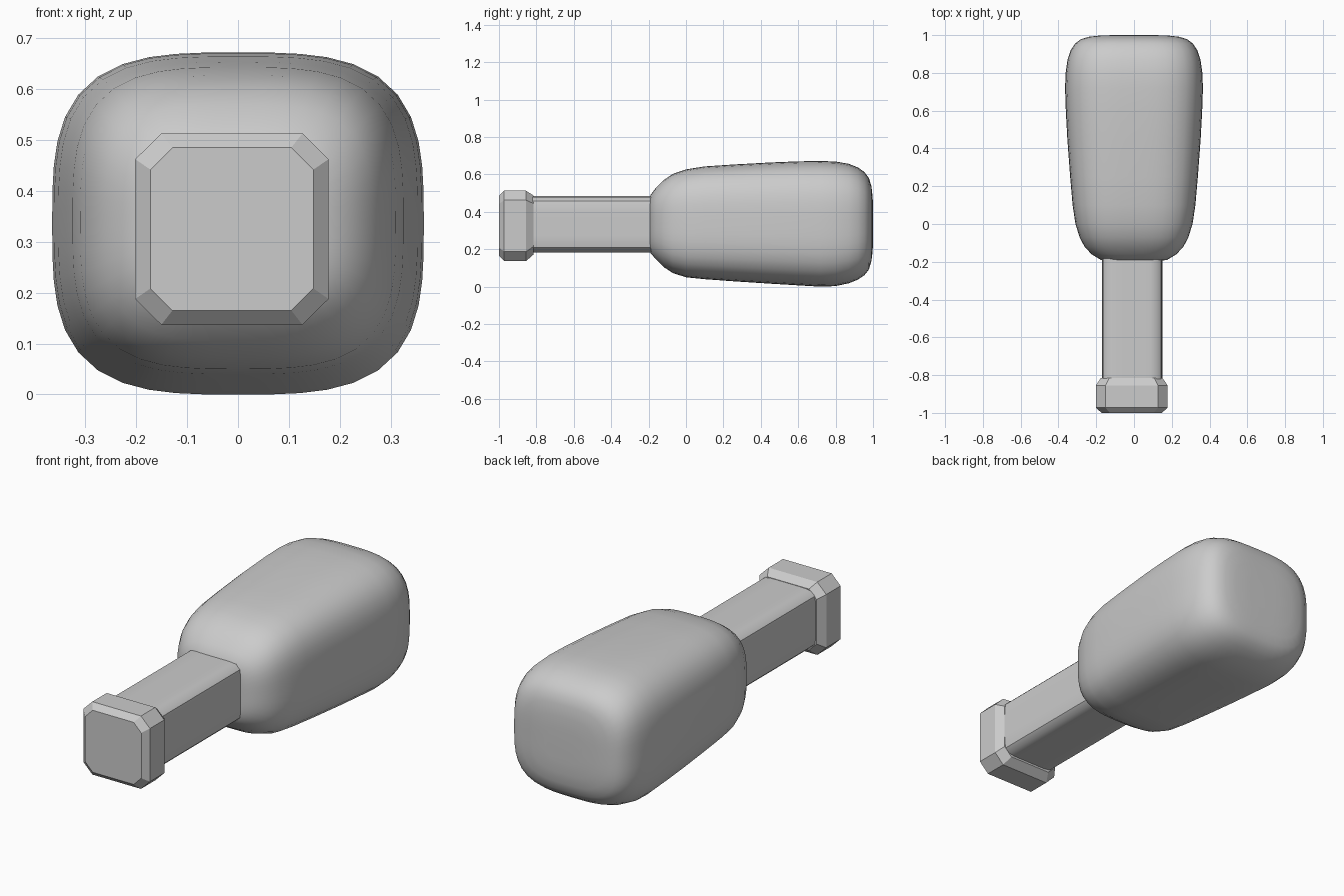
import bpy, bmesh
from math import cos, sin, tau, pi, copysign

if "Cube" in bpy.data.objects:
    bpy.data.objects.remove(bpy.data.objects["Cube"])


def superellipse(n, count):
    """Unit rounded-square outline."""
    pts = []
    for i in range(count):
        a = tau * (i + 0.5) / count
        c, s = cos(a), sin(a)
        r = (abs(c) ** n + abs(s) ** n) ** (-1 / n)
        pts.append((r * c, r * s))
    return pts


def chamfered(k):
    """Unit square outline with cut corners."""
    return [(1, -k), (1, k), (k, 1), (-k, 1), (-1, k), (-1, -k), (-k, -1), (k, -1)]


def loft(name, outline, stations, angle):
    """Skin an outline along y; stations are (y, half width, bottom, top, x centre)."""
    bm = bmesh.new()
    rings = []
    for y, w, lo, hi, cx in stations:
        rings.append([bm.verts.new((cx + u * w, y, (lo + hi) / 2 + v * (hi - lo) / 2))
                      for u, v in outline])
    n = len(outline)
    for a, b in zip(rings, rings[1:]):
        for i in range(n):
            j = (i + 1) % n
            bm.faces.new((a[i], a[j], b[j], b[i]))
    bm.faces.new(rings[0])
    bm.faces.new(rings[-1])
    bmesh.ops.recalc_face_normals(bm, faces=bm.faces)
    mesh = bpy.data.meshes.new(name)
    bm.to_mesh(mesh)
    bm.free()
    ob = bpy.data.objects.new(name, mesh)
    bpy.context.collection.objects.link(ob)
    bpy.ops.object.select_all(action='DESELECT')
    ob.select_set(True)
    bpy.context.view_layer.objects.active = ob
    bpy.ops.object.shade_smooth_by_angle(angle=angle)
    return ob


# Swollen head with rounded ends
loft("head", superellipse(3.3, 48), [
    (-0.195, 0.14, 0.20, 0.47, 0), (-0.19, 0.175, 0.18, 0.49, 0),
    (-0.16, 0.225, 0.145, 0.53, 0), (-0.12, 0.262, 0.105, 0.57, 0),
    (-0.07, 0.288, 0.073, 0.603, 0), (0.0, 0.31, 0.05, 0.627, 0),
    (0.1, 0.325, 0.04, 0.643, 0), (0.25, 0.338, 0.029, 0.653, 0),
    (0.45, 0.353, 0.016, 0.664, 0), (0.6, 0.361, 0.007, 0.67, 0),
    (0.72, 0.365, 0.0, 0.672, 0), (0.8, 0.362, 0.003, 0.669, 0),
    (0.87, 0.352, 0.018, 0.657, 0), (0.92, 0.335, 0.038, 0.637, 0),
    (0.955, 0.312, 0.062, 0.612, 0), (0.978, 0.282, 0.092, 0.58, 0),
    (0.991, 0.24, 0.135, 0.54, 0), (0.998, 0.18, 0.19, 0.48, 0),
    (1.0, 0.10, 0.25, 0.42, 0)], pi / 3)

# Straight grip with softly rounded corners
loft("handle", superellipse(7, 40), [
    (-0.84, 0.16, 0.182, 0.485, -0.01), (-0.15, 0.16, 0.182, 0.485, -0.01)], pi / 5)

# Chamfered pommel block
loft("end_cap", chamfered(0.73), [
    (-1.0, 0.16, 0.165, 0.485, -0.012), (-0.972, 0.19, 0.137, 0.513, -0.012),
    (-0.855, 0.19, 0.137, 0.513, -0.012), (-0.815, 0.163, 0.172, 0.487, -0.012)], pi / 7)
